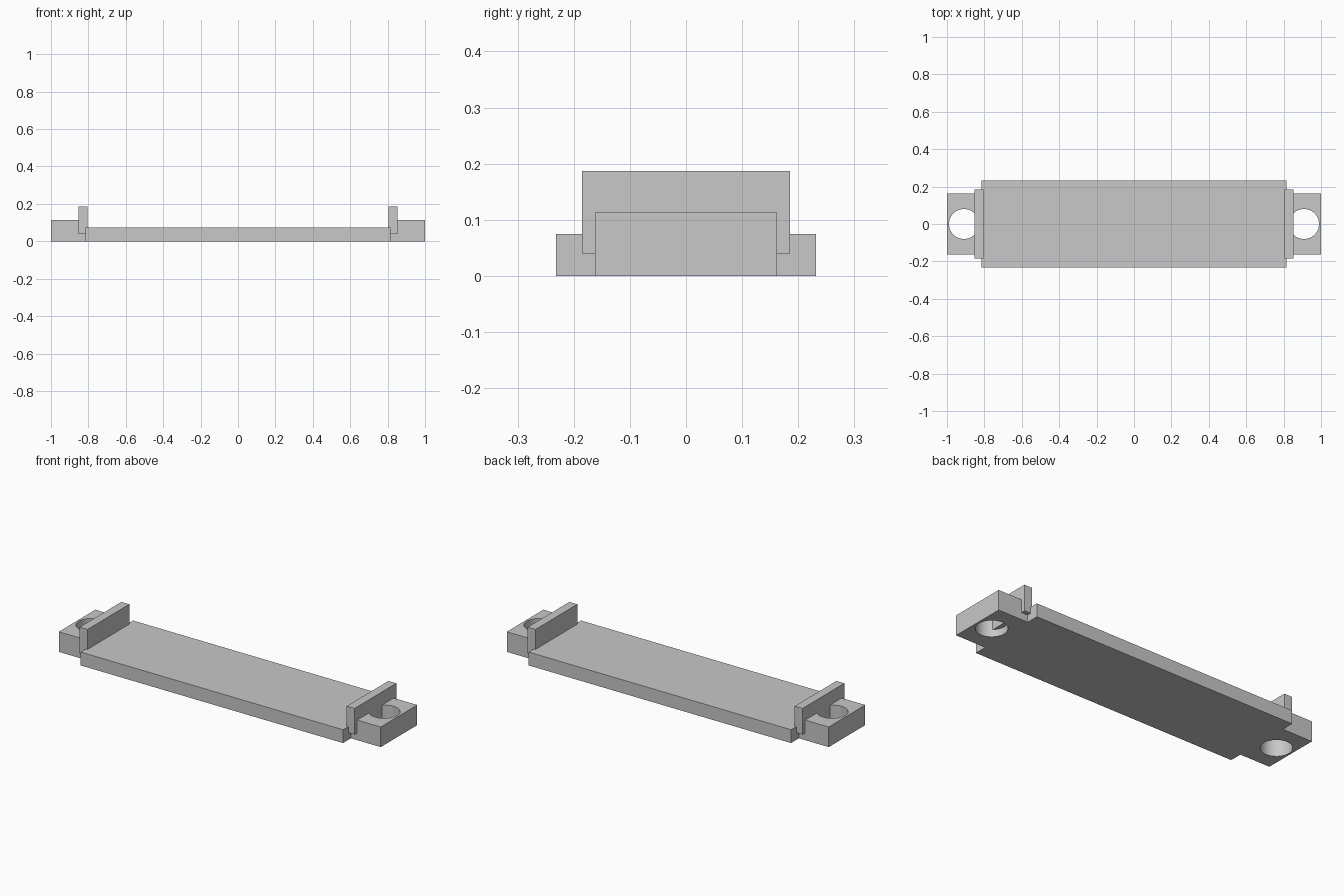
import bpy
import bmesh
from mathutils import Matrix, Vector

cube = bpy.data.objects.get("Cube")
if cube:
    bpy.data.objects.remove(cube, do_unlink=True)

# Single grey material
grey = bpy.data.materials.new("light_grey")
grey.use_nodes = True
grey.diffuse_color = (0.58, 0.58, 0.58, 1)
grey.node_tree.nodes["Principled BSDF"].inputs["Base Color"].default_value = grey.diffuse_color


def add_object(name, bm):
    mesh = bpy.data.meshes.new(name)
    bm.to_mesh(mesh)
    bm.free()
    mesh.materials.append(grey)
    obj = bpy.data.objects.new(name, mesh)
    bpy.context.collection.objects.link(obj)
    return obj


def box(name, low, high):
    low, high = Vector(low), Vector(high)
    bm = bmesh.new()
    place = Matrix.Translation((low + high) / 2) @ Matrix.Diagonal((*(high - low), 1))
    bmesh.ops.create_cube(bm, size=1, matrix=place)
    return add_object(name, bm)


def span(side, inner, outer):
    return sorted((side * inner, side * outer))


# Long base plate
box("base_plate", (-0.815, -0.232, 0), (0.815, 0.232, 0.075))

for side, label in ((1, "left"), (-1, "right")):
    # Upright end wall, its overhanging ends raised off the ground
    x0, x1 = span(side, 0.805, 0.854)
    box(label + "_end_wall", (x0, -0.185, 0.04), (x1, 0.185, 0.187))

    # Mounting tab with a round screw hole
    x0, x1 = span(side, 0.812, 1.0)
    tab = box(label + "_mounting_tab", (x0, -0.162, 0), (x1, 0.162, 0.113))
    bm = bmesh.new()
    bmesh.ops.create_cone(bm, cap_ends=True, segments=64, radius1=0.08, radius2=0.08,
                          depth=1, matrix=Matrix.Translation((side * 0.909, 0, 0)))
    cutter = add_object(label + "_hole_cutter", bm)
    cutter.hide_render = True
    cutter.hide_viewport = True
    hole = tab.modifiers.new("screw_hole", "BOOLEAN")
    hole.operation = "DIFFERENCE"
    hole.solver = "EXACT"
    hole.object = cutter

    # Bake the cut and smooth only the hole wall
    bpy.context.view_layer.objects.active = tab
    bpy.ops.object.select_all(action="DESELECT")
    tab.select_set(True)
    bpy.ops.object.modifier_apply(modifier=hole.name)
    bpy.data.objects.remove(cutter, do_unlink=True)
    bpy.ops.object.shade_smooth_by_angle()
